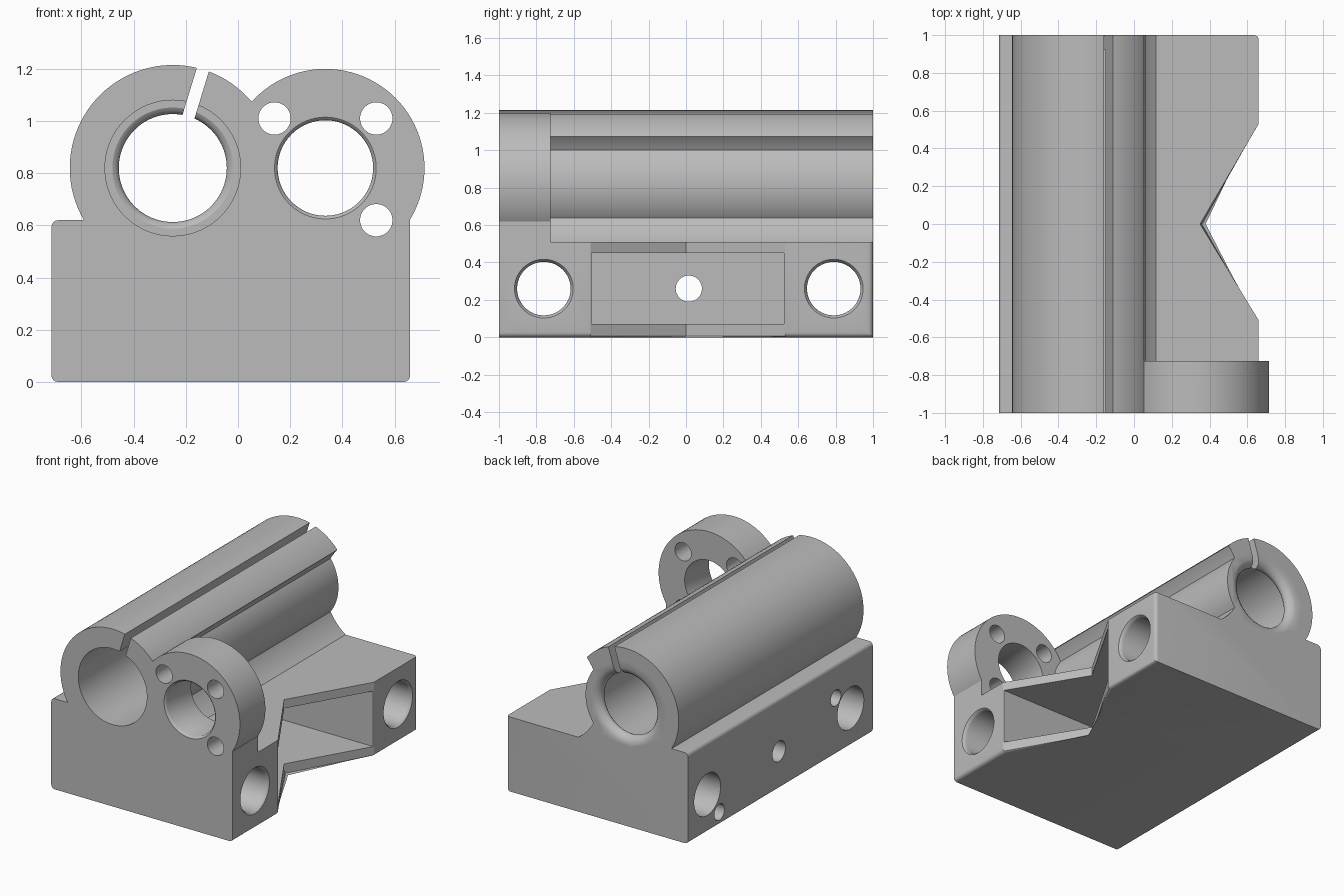
import bpy, bmesh, math

if "Cube" in bpy.data.objects:
    bpy.data.objects.remove(bpy.data.objects["Cube"])

grey = bpy.data.materials.new("machined grey")
grey.diffuse_color = (0.5, 0.5, 0.5, 1)
grey.use_nodes = True
grey.node_tree.nodes["Principled BSDF"].inputs["Base Color"].default_value = grey.diffuse_color


def finish(name, bm):
    bmesh.ops.recalc_face_normals(bm, faces=bm.faces)
    me = bpy.data.meshes.new(name)
    bm.to_mesh(me)
    bm.free()
    me.materials.append(grey)
    ob = bpy.data.objects.new(name, me)
    bpy.context.collection.objects.link(ob)
    return ob


def prism_mesh(pts, axis, lo, hi):
    """Extrude a 2D outline along z (xy outline) or y (xz outline)."""
    def place(p, t):
        return (p[0], p[1], t) if axis == 'Z' else (p[0], t, p[1])
    bm = bmesh.new()
    a = [bm.verts.new(place(p, lo)) for p in pts]
    b = [bm.verts.new(place(p, hi)) for p in pts]
    n = len(pts)
    bm.faces.new(a)
    bm.faces.new(b)
    for i in range(n):
        bm.faces.new((a[i], a[(i + 1) % n], b[(i + 1) % n], b[i]))
    return bm


def lathe(name, prof, u, v, axis='Y', n=96):
    """Revolve (position, radius) points about a line along y at (x, z) or along x at (y, z)."""
    bm = bmesh.new()
    rings = []
    for t, r in prof:
        ring = []
        for i in range(n):
            a = 2 * math.pi * i / n
            p, q = u + r * math.cos(a), v + r * math.sin(a)
            ring.append(bm.verts.new((p, t, q) if axis == 'Y' else (t, p, q)))
        rings.append(ring)
    bm.faces.new(rings[0])
    bm.faces.new(rings[-1])
    for a, b in zip(rings, rings[1:]):
        for i in range(n):
            j = (i + 1) % n
            bm.faces.new((a[i], a[j], b[j], b[i]))
    return finish(name, bm)


def combine(body, tool, op):
    m = body.modifiers.new(op, 'BOOLEAN')
    m.operation, m.object, m.solver = op, tool, 'EXACT'
    bpy.context.view_layer.objects.active = body
    bpy.ops.object.modifier_apply(modifier=m.name)
    bpy.data.objects.remove(tool, do_unlink=True)


BX, RX, CZ = -0.25, 0.335, 0.82   # barrel axis, flange axis, shared height

# Base block with the V notch and rounded long edges
bm = prism_mesh([(-0.715, -1), (0.66, -1), (0.66, -0.51), (0.35, 0), (0.66, 0.53),
                 (0.66, 1), (-0.715, 1)], 'Z', 0, 0.62)
edges = []
for e in bm.edges:
    a, b = (v.co for v in e.verts)
    side = abs(a.y - b.y) > 0.1
    low = a.z < 0.01 and b.z < 0.01
    left = a.x < -0.7 and b.x < -0.7
    corner = min(a.x, b.x) > 0.6 and min(a.y, b.y) > 0.99
    if (side and (low or left)) or corner:
        edges.append(e)
bmesh.ops.bevel(bm, geom=edges, offset=0.025, segments=4, profile=0.5, affect='EDGES')
body = finish("bearing_block", bm)

# Clamp barrel and front flange
combine(body, lathe("barrel", [(-1, 0.395), (1, 0.395)], BX, CZ), 'UNION')
combine(body, lathe("flange", [(-1, 0.38), (-0.725, 0.38)], RX, CZ), 'UNION')

# Clearance behind the flange: concave flank and flat floor
start = math.pi + math.asin(0.31 / 0.38)
arc = [start + (math.pi / 2 - start) * i / 40 for i in range(41)]
pts = [(RX + 0.38 * math.cos(a), CZ + 0.38 * math.sin(a)) for a in arc]
pts += [(RX, 1.4), (1, 1.4), (1, 0.51)]
combine(body, finish("clearance", prism_mesh(pts, 'Y', -0.725, 1.2)), 'DIFFERENCE')

# Inner sleeve that bulges into the clearance
combine(body, lathe("sleeve", [(-0.99, 0.311), (1, 0.311)], BX, CZ), 'UNION')

# Barrel bore with a rounded lip near the back
combine(body, lathe("barrel_bore", [
    (-1.1, 0.26), (0.92, 0.26), (0.92, 0.232), (0.927, 0.22), (0.938, 0.211), (0.95, 0.207),
    (0.965, 0.21), (0.98, 0.22), (0.992, 0.235), (1, 0.255), (1.1, 0.255)], BX, CZ), 'DIFFERENCE')

# Flange bore and three screw holes
combine(body, lathe("flange_bore", [(-1.1, 0.195), (-1, 0.195), (-0.995, 0.188),
                                    (-0.985, 0.183), (-0.6, 0.183)], RX, CZ), 'DIFFERENCE')
for x, z in ((0.14, 1.01), (0.53, 1.01), (0.53, 0.62)):
    combine(body, lathe("screw_hole", [(-1.1, 0.062), (-0.6, 0.062)], x, z, n=48), 'DIFFERENCE')

# Radial clamp slit along the whole barrel
t = math.radians(17)
d, w = (math.sin(t), math.cos(t)), (math.cos(t) * 0.024, -math.sin(t) * 0.024)
slit = [(BX + d[0] * r + w[0] * s, CZ + d[1] * r + w[1] * s)
        for r, s in ((0.1, -1), (0.1, 1), (0.5, 1), (0.5, -1))]
combine(body, finish("slit", prism_mesh(slit, 'Y', -1.1, 1.1)), 'DIFFERENCE')

# Deep pocket opening into the notch
pocket = [(-0.55, -0.505), (0.657, -0.505), (0.9, -0.3), (0.9, 0.3), (0.657, 0.525), (-0.55, 0.525)]
combine(body, finish("pocket", prism_mesh(pocket, 'Z', 0.07, 0.45)), 'DIFFERENCE')

# Cross holes with flared mouths, centre hole, and blind holes in the left side
for y in (-0.76, 0.79):
    combine(body, lathe("cross_hole", [(-0.9, 0.143), (0.635, 0.143), (0.65, 0.148),
                                       (0.66, 0.157), (0.8, 0.157)], y, 0.26, 'X'), 'DIFFERENCE')
combine(body, lathe("centre_hole", [(-0.9, 0.07), (-0.4, 0.07)], 0.015, 0.26, 'X', 48), 'DIFFERENCE')
for y, z in ((-0.6, 0.39), (0.66, 0.09)):
    combine(body, lathe("blind_hole", [(-0.9, 0.055), (-0.6, 0.055)], y, z, 'X', 48), 'DIFFERENCE')

bpy.context.view_layer.objects.active = body
body.select_set(True)
bpy.ops.object.shade_smooth_by_angle(angle=math.radians(30))
